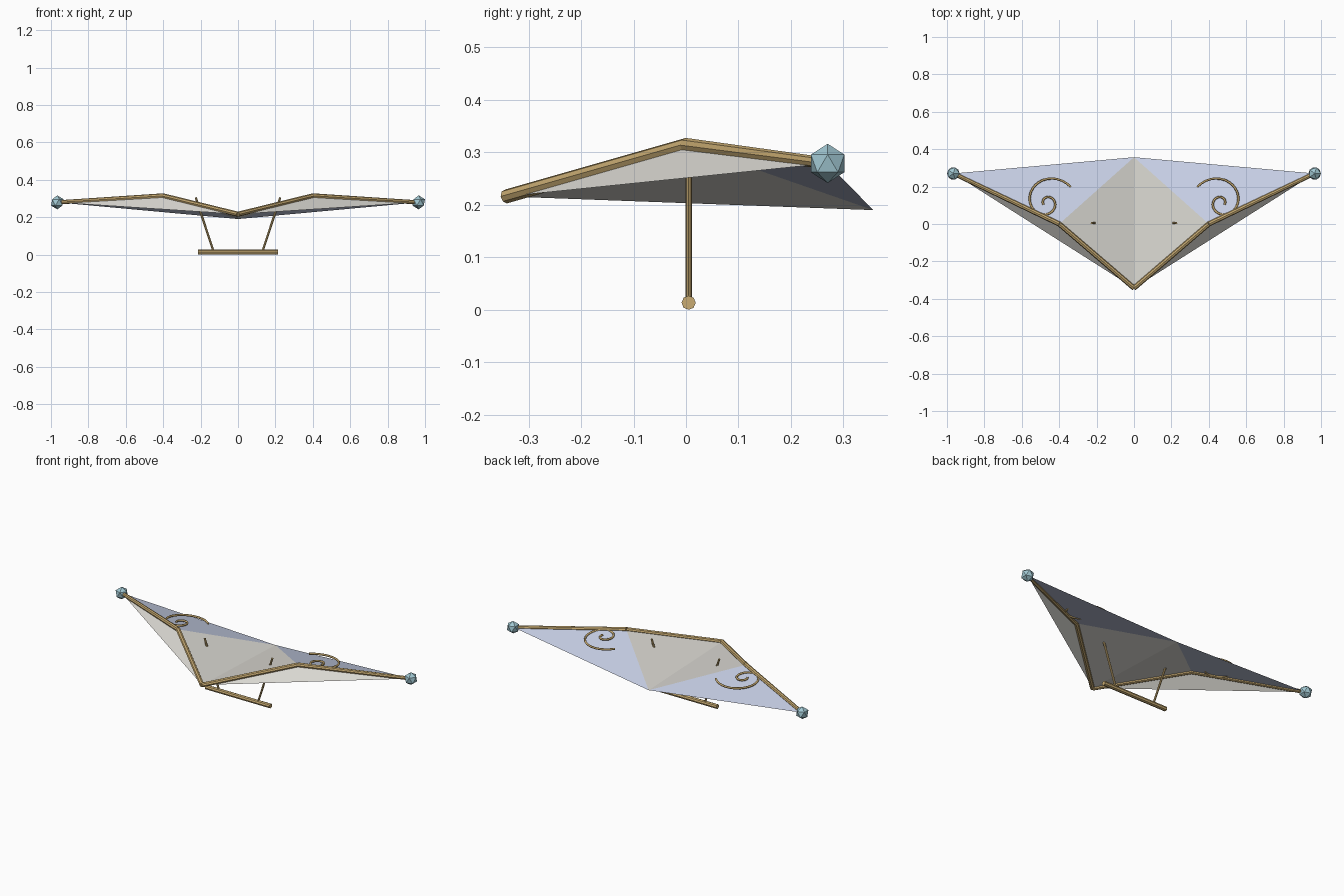
import bpy, bmesh, math
from mathutils import Vector

if "Cube" in bpy.data.objects:
    bpy.data.objects.remove(bpy.data.objects["Cube"], do_unlink=True)


def make_material(name, rgb):
    m = bpy.data.materials.new(name)
    m.use_nodes = True
    m.diffuse_color = (*rgb, 1)
    m.node_tree.nodes["Principled BSDF"].inputs["Base Color"].default_value = (*rgb, 1)
    return m


cream = make_material("cream_cloth", (0.70, 0.685, 0.64))
blue = make_material("pale_blue_cloth", (0.60, 0.66, 0.83))
gold = make_material("gold", (0.58, 0.41, 0.17))
crystal = make_material("teal_crystal", (0.36, 0.58, 0.65))


def add_object(name, bm, *materials):
    mesh = bpy.data.meshes.new(name)
    bm.to_mesh(mesh)
    bm.free()
    for m in materials:
        mesh.materials.append(m)
    obj = bpy.data.objects.new(name, mesh)
    bpy.context.collection.objects.link(obj)
    return obj


def rod(name, a, b, r1, r2, sides=8):
    """Straight faceted rod from a to b."""
    a, b = Vector(a), Vector(b)
    bm = bmesh.new()
    bmesh.ops.create_cone(bm, cap_ends=True, segments=sides, radius1=r1, radius2=r2,
                          depth=(b - a).length)
    obj = add_object(name, bm, gold)
    obj.rotation_euler = (b - a).to_track_quat("Z", "Y").to_euler()
    obj.location = (a + b) / 2


def curl(name, side):
    """Spiral ornament that dips through the sail."""
    data = bpy.data.curves.new(name, "CURVE")
    data.dimensions = "3D"
    data.bevel_depth = 0.006
    data.bevel_resolution = 1
    data.use_fill_caps = True
    steps = 48
    path = data.splines.new("POLY")
    path.points.add(steps)
    for i, p in enumerate(path.points):
        t = i / steps
        angle = math.radians(147 - 540 * t)
        r = 0.022 + 0.13 * (1 - t) ** 2
        x = 0.465 + r * math.cos(angle)
        y = 0.115 + r * math.sin(angle)
        p.co = (side * x, y, 0.30 - 0.1 * (y - 0.085), 1)
    path.use_smooth = True
    data.materials.append(gold)
    bpy.context.collection.objects.link(bpy.data.objects.new(name, data))


# Frame corners
nose = (0, -0.343, 0.216)
tail = (0, 0.357, 0.19)


def elbow(s):
    return (s * 0.4, 0, 0.314)


def tip(s):
    return (s * 0.966, 0.27, 0.279)


# Sail: centre and leading panels in cream, rear wing panels in blue
bm = bmesh.new()
n, t = bm.verts.new(nose), bm.verts.new(tail)
for s in (1, -1):
    e, w = bm.verts.new(elbow(s)), bm.verts.new(tip(s))
    for corners, slot in (((n, e, t), 0), ((n, w, e), 0), ((e, w, t), 1)):
        face = bm.faces.new(corners)
        face.material_index = slot
        face.normal_update()
        if face.normal.z < 0:
            face.normal_flip()
add_object("sail", bm, cream, blue)

# Spars, tip crystals, curls and hanging struts on both sides
for s, label in ((1, "left"), (-1, "right")):
    rod(label + "_inner_spar", nose, elbow(s), 0.0135, 0.0135)
    rod(label + "_outer_spar", elbow(s), tip(s), 0.0135, 0.011)
    rod(label + "_strut", (s * 0.13, 0.005, 0.015), (s * 0.226, 0.005, 0.305), 0.006, 0.006)
    curl(label + "_curl", s)
    bm = bmesh.new()
    bmesh.ops.create_icosphere(bm, subdivisions=1, radius=0.0375)
    add_object(label + "_tip_crystal", bm, crystal).location = tip(s)

# Hand bar
rod("hand_bar", (-0.215, 0.005, 0.0135), (0.215, 0.005, 0.0135), 0.0135, 0.0135)
